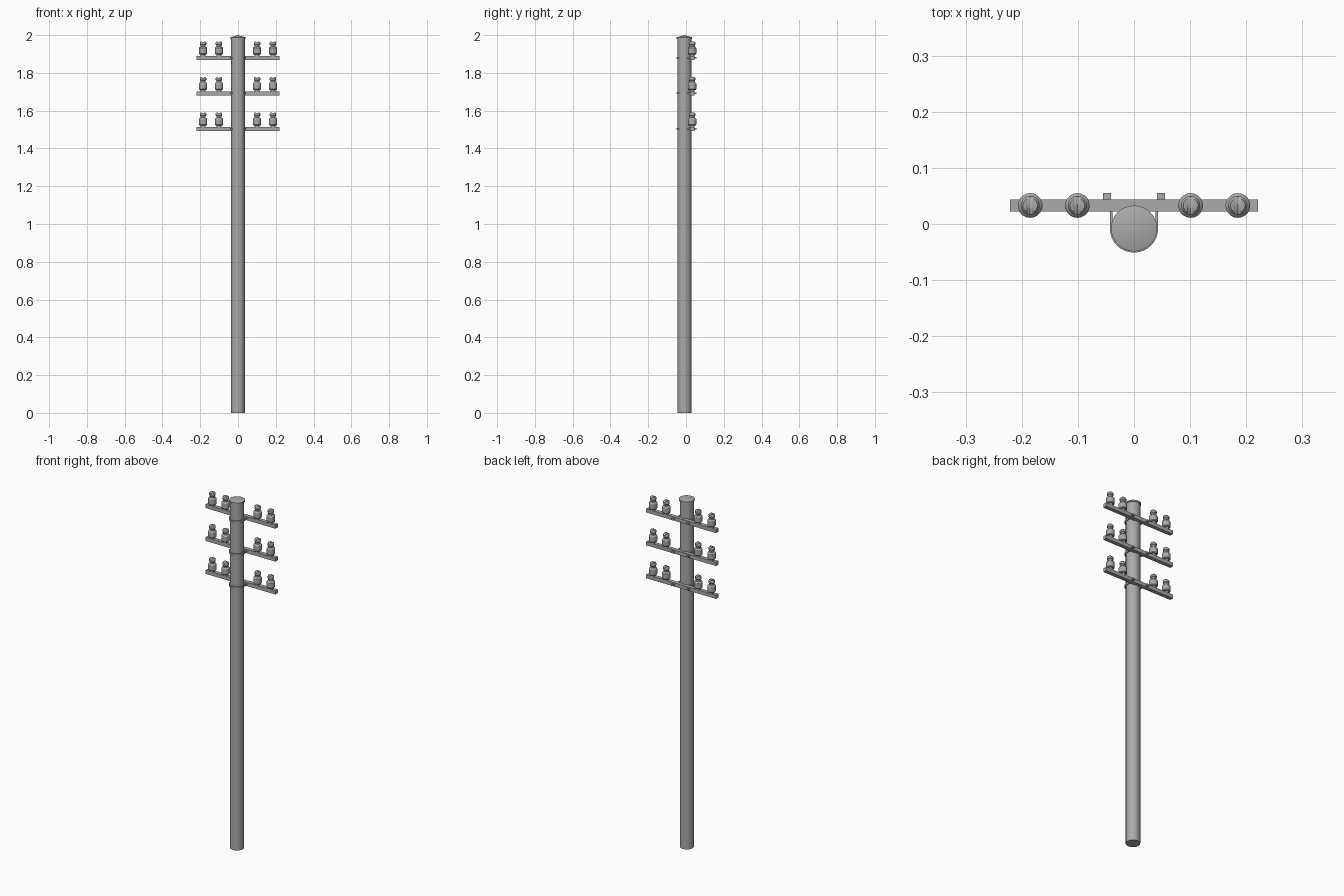
import bpy, bmesh, math
from mathutils import Matrix

if "Cube" in bpy.data.objects:
    bpy.data.objects.remove(bpy.data.objects["Cube"])

grey = bpy.data.materials.new("weathered_grey")
grey.diffuse_color = (0.4, 0.4, 0.4, 1)
grey.use_nodes = True
grey.node_tree.nodes["Principled BSDF"].inputs["Base Color"].default_value = grey.diffuse_color
POLE_Y = -0.008
BAR_Y = 0.033


def add_object(name, bm, location=(0, 0, 0), smooth=True):
    mesh = bpy.data.meshes.new(name)
    bmesh.ops.recalc_face_normals(bm, faces=bm.faces)
    bm.to_mesh(mesh)
    bm.free()
    mesh.materials.append(grey)
    ob = bpy.data.objects.new(name, mesh)
    ob.location = location
    bpy.context.collection.objects.link(ob)
    if smooth:
        bpy.ops.object.select_all(action='DESELECT')
        ob.select_set(True)
        bpy.context.view_layer.objects.active = ob
        bpy.ops.object.shade_smooth_by_angle(angle=math.radians(30))
    return ob


def lathe(name, profile, location, sides):
    """Turn a (radius, height) profile about z; radius 0 closes to a point."""
    bm = bmesh.new()
    rings = []
    for r, z in profile:
        n = sides if r else 1
        rings.append([bm.verts.new((r * math.cos(math.tau * i / n),
                                    r * math.sin(math.tau * i / n), z)) for i in range(n)])
    for a, b in zip(rings, rings[1:]):
        for i in range(sides):
            j = (i + 1) % sides
            quad = [a[i % len(a)], a[j % len(a)], b[j % len(b)], b[i % len(b)]]
            bm.faces.new(list(dict.fromkeys(quad)))
    return add_object(name, bm, location)


def box(name, size, location):
    bm = bmesh.new()
    bmesh.ops.create_cube(bm, size=1, matrix=Matrix.Diagonal((*size, 1)))
    return add_object(name, bm, location, smooth=False)


def clamp(name, z):
    """U-shaped strap round the front of the pole, running back to the crossarm."""
    bm = bmesh.new()
    rows = []
    for r in (0.038, 0.043):
        path = [(-r, BAR_Y)]
        path += [(-r * math.cos(math.pi * i / 16), POLE_Y - r * math.sin(math.pi * i / 16))
                 for i in range(17)]
        path.append((r, BAR_Y))
        rows.append(path)
    outline = rows[0] + rows[1][::-1]
    n, half = len(outline), len(rows[0])
    low, high = [[bm.verts.new((x, y, h)) for x, y in outline] for h in (-0.005, 0.005)]
    for i in range(n):
        j = (i + 1) % n
        bm.faces.new((low[i], low[j], high[j], high[i]))
    for i in range(half - 1):
        for ring in (low, high):
            bm.faces.new((ring[i], ring[i + 1], ring[n - 2 - i], ring[n - 1 - i]))
    return add_object(name, bm, (0, 0, z))


# Pole shaft and shallow conical cap
lathe("pole", [(0, 0), (0.037, 0), (0.037, 1.985), (0, 1.985)], (0, POLE_Y, 0), 16)
lathe("pole_cap", [(0, 1.98), (0.041, 1.98), (0.041, 1.988), (0, 2.0)], (0, POLE_Y, 0), 32)

# One insulator with a wire groove cut across its head
insulator = lathe("insulator", [(0, -0.002), (0.013, -0.002), (0.013, 0.008), (0.019, 0.008),
                                (0.022, 0.012), (0.022, 0.040), (0.019, 0.045), (0.014, 0.048),
                                (0.014, 0.056), (0.017, 0.060), (0.017, 0.070), (0.013, 0.076),
                                (0, 0.077)], (0, 0, 0), 20)
bm = bmesh.new()
bmesh.ops.create_cone(bm, cap_ends=True, segments=12, radius1=0.006, radius2=0.006, depth=0.1,
                      matrix=Matrix.Translation((0, 0, 0.077)) @ Matrix.Rotation(math.pi / 2, 4, 'X'))
cutter = add_object("groove_cutter", bm)
groove = insulator.modifiers.new("wire_groove", 'BOOLEAN')
groove.operation, groove.object, groove.solver = 'DIFFERENCE', cutter, 'EXACT'
bpy.context.view_layer.update()
grooved = bpy.data.meshes.new_from_object(
    insulator.evaluated_get(bpy.context.evaluated_depsgraph_get()))
for helper in (insulator, cutter):
    bpy.data.objects.remove(helper)

# Three crossarms, each with strap, bolts and four insulators
for level, z in enumerate((1.504, 1.692, 1.88), 1):
    box(f"crossarm_{level}", (0.442, 0.022, 0.021), (0, BAR_Y, z))
    clamp(f"clamp_{level}", z)
    for x in (-0.048, 0.048):
        box(f"clamp_bolt_{level}", (0.014, 0.014, 0.010), (x, 0.048, z))
    for x in (-0.185, -0.101, 0.101, 0.185):
        ob = bpy.data.objects.new(f"insulator_{level}", grooved)
        ob.location = (x, BAR_Y, z + 0.0105)
        bpy.context.collection.objects.link(ob)
